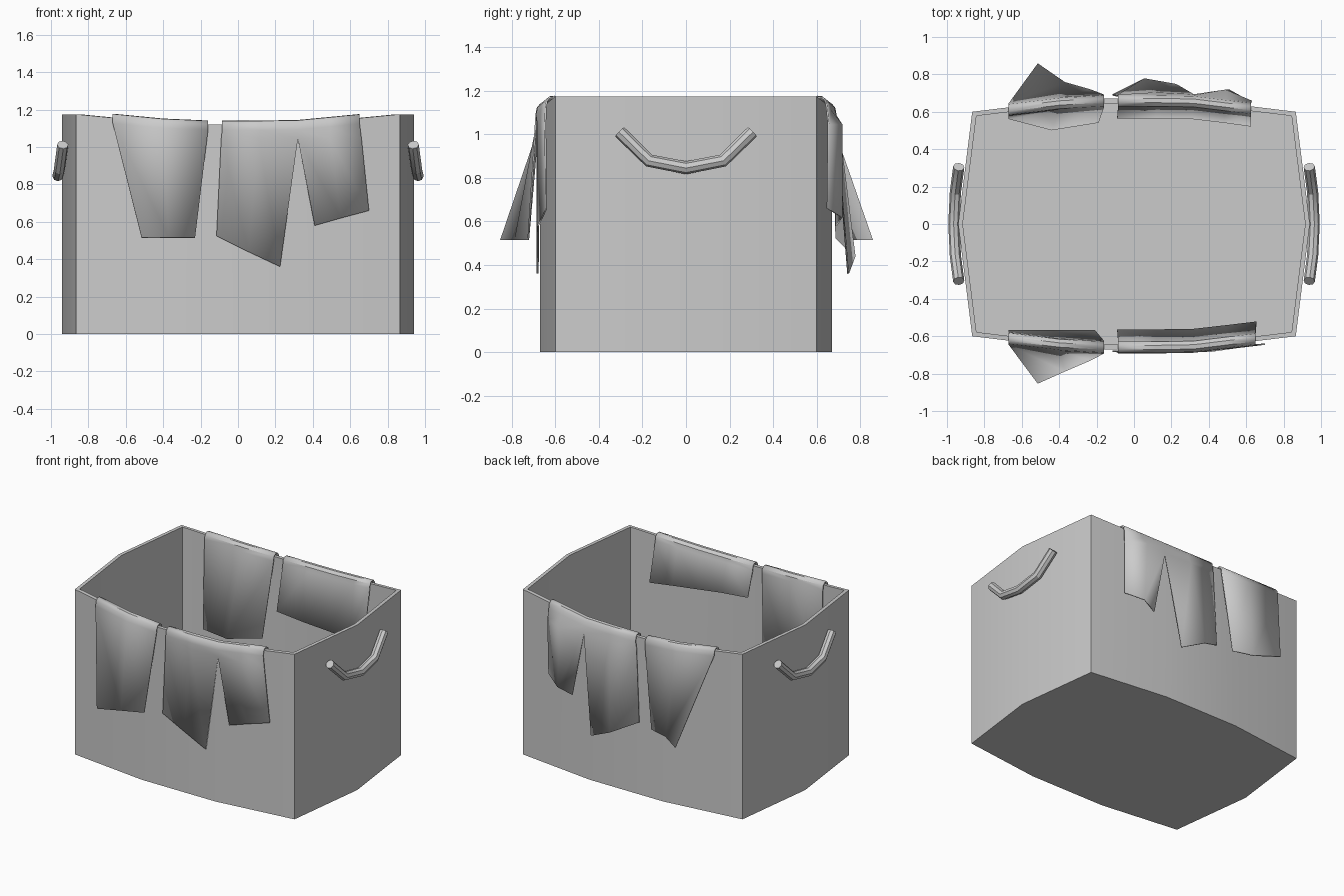
import bpy, bmesh

if "Cube" in bpy.data.objects:
    bpy.data.objects.remove(bpy.data.objects["Cube"])

RIM = 1.175                      # rim height at the corners
DIP = 1.12                       # rim height in the middle of front and back


def make(name, verts, faces, thickness=0):
    me = bpy.data.meshes.new(name)
    me.from_pydata(verts, [], faces)
    bm = bmesh.new()
    bm.from_mesh(me)
    bmesh.ops.recalc_face_normals(bm, faces=bm.faces)
    bm.to_mesh(me)
    bm.free()
    ob = bpy.data.objects.new(name, me)
    bpy.context.collection.objects.link(ob)
    if thickness:
        mod = ob.modifiers.new("thickness", 'SOLIDIFY')
        mod.thickness = thickness
        mod.offset = 0
    smooth(ob)
    return ob


def smooth(ob):
    bpy.ops.object.select_all(action='DESELECT')
    ob.select_set(True)
    bpy.context.view_layer.objects.active = ob
    bpy.ops.object.shade_smooth_by_angle()


# Basket: bowed box, hollow, with front and back rims that dip
outline = [(-.865, -.6, RIM), (-.29, -.67, DIP), (.29, -.67, DIP), (.865, -.6, RIM),
           (.94, 0, RIM), (.865, .6, RIM), (.29, .67, DIP), (-.29, .67, DIP),
           (-.865, .6, RIM), (-.94, 0, RIM)]
n = len(outline)
kx, ky = .974, .963
verts = [(x, y, 0) for x, y, z in outline] + outline
verts += [(x * kx, y * ky, z) for x, y, z in outline]
verts += [(x * kx, y * ky, .025) for x, y, z in outline]
faces = [list(range(n)), list(range(3 * n, 4 * n))]
for r in range(3):
    for i in range(n):
        j = (i + 1) % n
        faces.append((r * n + i, r * n + j, (r + 1) * n + j, (r + 1) * n + i))
make("basket", verts, faces)

# Handles: octagonal tubes sagging on each end wall
for s, name in ((-1, "handle_left"), (1, "handle_right")):
    cu = bpy.data.curves.new(name, 'CURVE')
    cu.dimensions = '3D'
    cu.bevel_depth = .03
    cu.bevel_resolution = 2
    cu.use_fill_caps = True
    path = [(.937, -.305, 1.012), (.955, -.17, .88), (.963, 0, .847),
            (.955, .17, .88), (.937, .305, 1.012)]
    sp = cu.splines.new('POLY')
    sp.points.add(len(path) - 1)
    for p, (x, y, z) in zip(sp.points, path):
        p.co = (s * x, y, z, 1)
    ob = bpy.data.objects.new(name, cu)
    bpy.context.collection.objects.link(ob)
    bpy.ops.object.select_all(action='DESELECT')
    ob.select_set(True)
    bpy.context.view_layer.objects.active = ob
    bpy.ops.object.convert(target='MESH')
    smooth(bpy.context.object)


def wall(x):
    """Distance of the long wall from the centre, and its rim height, at x."""
    t = max(0, (abs(x) - .29) / .575)
    return .67 - .07 * t, DIP + (RIM - DIP) * t


def flap(name, s, xs, inner, teeth, level=None):
    """Cloth folded over the rim on side s. xs: columns; inner: hem inside;
    teeth: (first column, hem points); level: row where the teeth part."""
    rows = [inner]
    for off, dz in ((-.041, -.025), (-.037, .003), (-.02, .018),
                    (0, .016), (.013, 0), (.018, -.03)):
        rows.append([(x, wall(x)[0] + off, wall(x)[1] + dz) for x in xs])
    if level:
        rows.append(level)
    m = len(xs)
    pts = [p for row in rows for p in row]
    quads = [(r * m + i, r * m + i + 1, (r + 1) * m + i + 1, (r + 1) * m + i)
             for r in range(len(rows) - 1) for i in range(m - 1)]
    last = (len(rows) - 1) * m
    for c, hem in teeth:
        base = len(pts)
        pts += hem
        quads += [(last + c + i, last + c + i + 1, base + i + 1, base + i)
                  for i in range(len(hem) - 1)]
    make(name, [(x, s * y, z) for x, y, z in pts], quads, .008)


# Single cloth flaps on the left, front and back
single = (-.67, -.4, -.16)
flap("front_single_flap", -1, single,
     [(-.67, .57, .51), (-.44, .57, .51), (-.21, .57, .51)],
     [(0, [(-.515, .85, .515), (-.37, .785, .515), (-.23, .725, .515)])])
flap("back_single_flap", 1, single,
     [(-.67, .565, .5), (-.44, .505, .515), (-.19, .545, .57)],
     [(0, [(-.515, .855, .515), (-.37, .755, .515), (-.23, .715, .515)])])

# Torn two-tooth flaps on the right, front and back
double = (-.085, .12, .32, .49, .65)
flap("front_torn_flap", -1, double,
     [(-.09, .567, .925), (.12, .567, .905), (.31, .565, .88), (.49, .545, .865), (.655, .525, .85)],
     [(0, [(-.115, .68, .525), (.055, .68, .44), (.225, .682, .36)]),
      (2, [(.41, .68, .58), (.55, .66, .62), (.70, .642, .66)])],
     [(-.09, .682, 1.045), (.11, .682, 1.045), (.32, .68, 1.045), (.49, .665, 1.045), (.66, .647, 1.045)])
flap("back_torn_flap", 1, double[:4] + (.625,),
     [(-.09, .567, .78), (.12, .567, .76), (.31, .565, .75), (.48, .545, .75), (.625, .525, .75)],
     [(0, [(-.115, .69, .525), (.055, .775, .44), (.225, .745, .36)]),
      (2, [(.41, .69, .58), (.51, .715, .62), (.625, .65, .66)])],
     [(-.09, .685, 1.045), (.11, .7, 1.045), (.32, .69, 1.045), (.49, .715, 1.045), (.63, .655, 1.045)])
